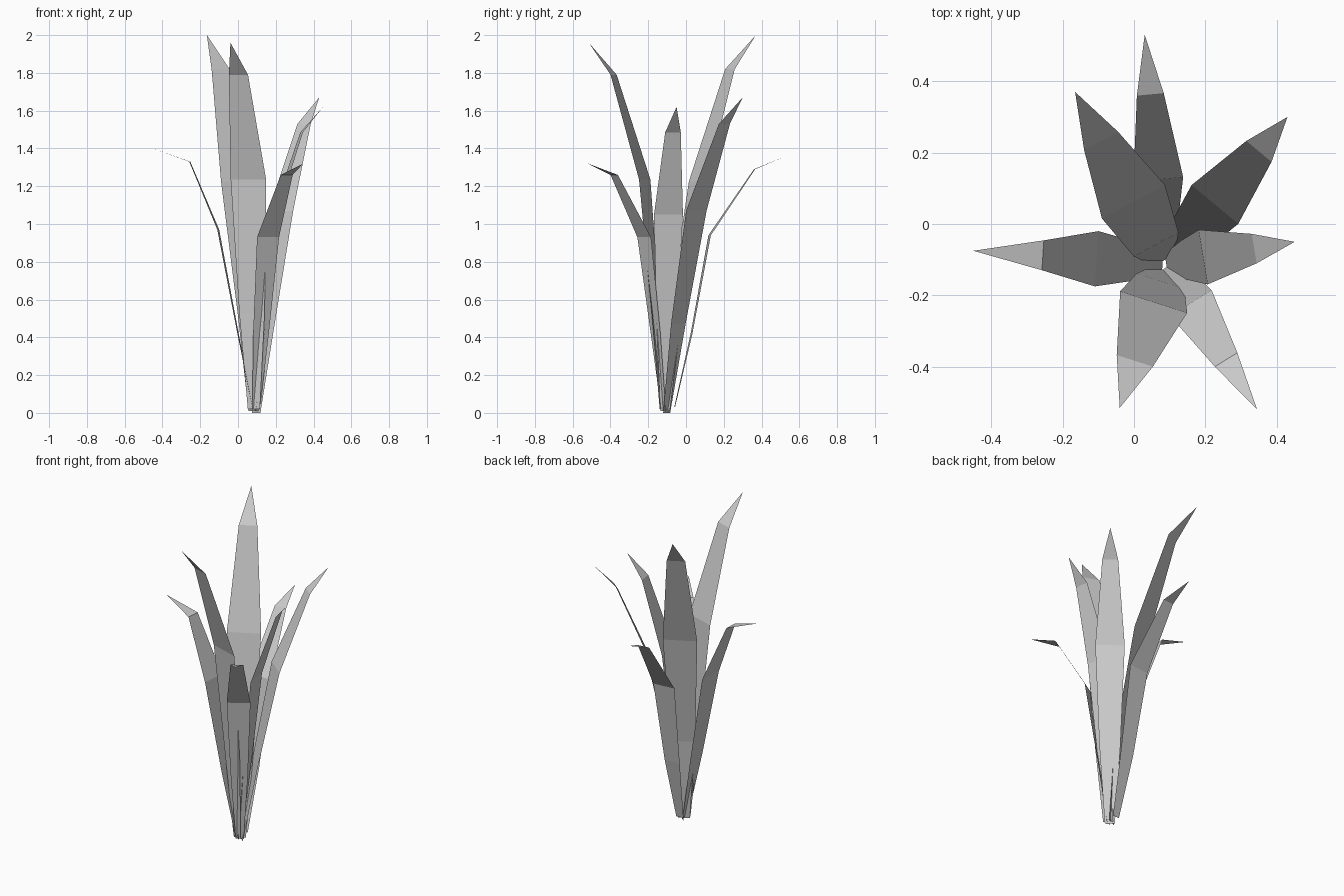
import bpy
from mathutils import Vector

default_cube = bpy.data.objects.get("Cube")
if default_cube:
    bpy.data.objects.remove(default_cube, do_unlink=True)

# One plain grey for the whole plant
grey = bpy.data.materials.new("leaf_grey")
grey.use_nodes = True
colour = (0.6, 0.6, 0.6, 1.0)
grey.diffuse_color = colour
grey.node_tree.nodes["Principled BSDF"].inputs["Base Color"].default_value = colour

# Point on the ground from which every blade grows
ROOT = Vector((0.09, -0.11, 0))

# Blade width at base, lower, middle and upper joints, relative to its widest
TAPER = (0.34, 0.71, 1.0, 0.54)


def build_leaf(name, tip, width, joints):
    """Flat blade of folded panels that leans from the root towards its tip."""
    tip = Vector(tip)
    heading = tip - ROOT
    heading.z = 0
    heading.normalize()
    across = Vector((heading.y, -heading.x, 0))

    # Pair of edge points at every joint, closed by a single tip point
    verts = []
    for (reach, height), taper in zip(joints, TAPER):
        centre = ROOT + heading * reach + Vector((0, 0, height))
        half = across * (width * taper / 2)
        verts += [centre - half, centre + half]
    verts.append(tip)

    # Quad panels up the blade, then the pointed end
    last = len(verts) - 1
    faces = [(i, i + 2, i + 3, i + 1) for i in range(0, last - 2, 2)]
    faces.append((last - 2, last, last - 1))

    mesh = bpy.data.meshes.new(name)
    mesh.from_pydata(verts, [], faces)
    mesh.materials.append(grey)
    mesh.update()
    leaf = bpy.data.objects.new(name, mesh)
    bpy.context.collection.objects.link(leaf)
    return leaf


# Each blade: tip position, widest width, then (reach, height) of its joints
build_leaf("back_leaf", (0.03, 0.53, 1.36), 0.14,
           [(0.05, 0.03), (0.14, 0.42), (0.236, 0.94), (0.475, 1.29)])
build_leaf("back_left_leaf", (0.43, 0.30, 1.67), 0.17,
           [(0.01, 0), (0.09, 0.47), (0.214, 1.07), (0.407, 1.53)])
build_leaf("left_leaf", (0.45, -0.05, 1.62), 0.155,
           [(0, 0.01), (0.05, 0.5), (0.105, 1.05), (0.25, 1.485)])
build_leaf("front_left_leaf", (0.345, -0.52, 1.32), 0.137,
           [(0.01, 0.01), (0.06, 0.42), (0.131, 0.93), (0.318, 1.26)])
build_leaf("front_leaf", (-0.04, -0.515, 1.96), 0.197,
           [(0.02, 0.02), (0.052, 0.52), (0.114, 1.235), (0.287, 1.79)])
build_leaf("right_leaf", (-0.45, -0.075, 1.4), 0.155,
           [(0.01, 0.02), (0.09, 0.42), (0.195, 0.97), (0.346, 1.33)])
build_leaf("back_right_leaf", (-0.165, 0.37, 2), 0.2,
           [(0.01, 0.01), (0.06, 0.52), (0.195, 1.225), (0.388, 1.82)])
